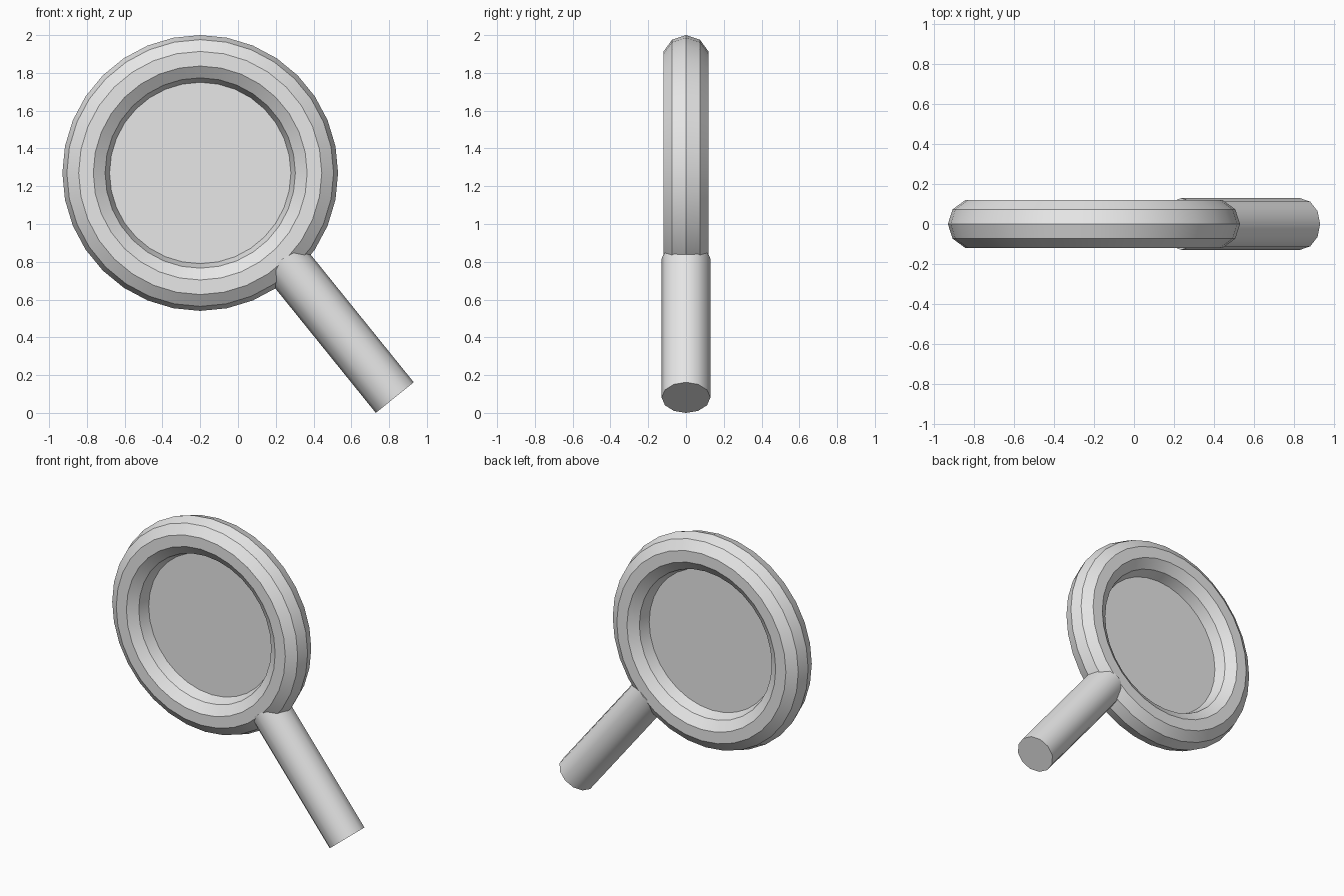
import bpy
import math
from mathutils import Vector

if "Cube" in bpy.data.objects:
    bpy.data.objects.remove(bpy.data.objects["Cube"], do_unlink=True)

GREY = (0.8, 0.8, 0.8, 1.0)
grey = bpy.data.materials.new("light grey")
grey.use_nodes = True
grey.diffuse_color = GREY
grey.node_tree.nodes["Principled BSDF"].inputs["Base Color"].default_value = GREY


def finish(name):
    """Name the new part, colour it and smooth it while keeping sharp edges."""
    part = bpy.context.object
    part.name = part.data.name = name
    part.data.materials.clear()
    part.data.materials.append(grey)
    bpy.ops.object.shade_smooth_by_angle(angle=math.radians(31))
    return part


centre = Vector((-0.2, 0, 1.27))
upright = (math.pi / 2, 0, 0)

# Rim: a ring with a ten-sided section
bpy.ops.mesh.primitive_torus_add(major_segments=32, minor_segments=10,
                                 major_radius=0.605, minor_radius=0.125,
                                 location=centre, rotation=upright)
finish("rim")

# Lens: a thin sheet across the middle of the rim
bpy.ops.mesh.primitive_circle_add(vertices=32, radius=0.485, fill_type='NGON',
                                  location=centre, rotation=upright)
finish("lens")

# Handle: a slanted rod whose upper end is buried in the rim
base = Vector((0.83, 0, 0.081))
direction = Vector((-0.628, 0, 0.778)).normalized()
length = 0.945
bpy.ops.mesh.primitive_cylinder_add(vertices=12, radius=0.129, depth=length,
                                    location=base + direction * length / 2,
                                    rotation=(0, math.atan2(direction.x, direction.z), 0))
finish("handle")
